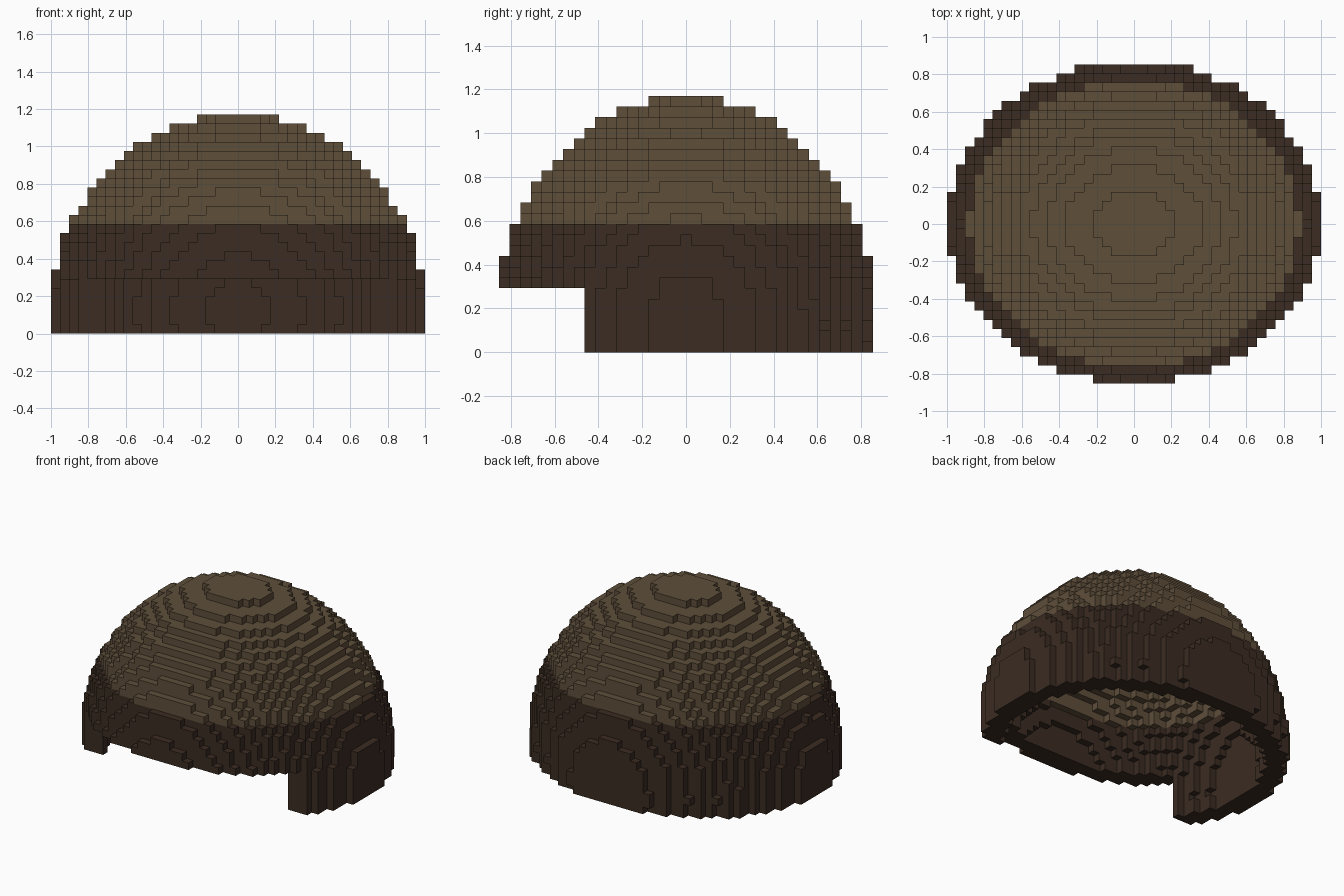
import bpy, bmesh
from itertools import product

cube = bpy.data.objects.get("Cube")
if cube:
    bpy.data.objects.remove(cube, do_unlink=True)

V = 2 / 41                     # voxel edge
NX, NY, NZ = 20, 17, 24        # half counts in x and y, layers in z
MID = 1.95                     # layer of the dome's widest ring
OUTER = (20.5, 17.8, 21.5)     # dome radii in voxels
INNER = (18.0, 15.28, 19.0)    # cavity radii in voxels
BAND_TOP = 12                  # layers in the dark band
CUT_TOP, CUT_Y = 6, -9         # front opening: below this layer, ahead of this row


def material(name, rgb):
    m = bpy.data.materials.new(name)
    m.use_nodes = True
    m.diffuse_color = (*rgb, 1)
    bsdf = m.node_tree.nodes["Principled BSDF"]
    bsdf.inputs["Base Color"].default_value = (*rgb, 1)
    bsdf.inputs["Roughness"].default_value = 0.9
    return m


def inside(p, radii):
    x, y, k = p
    return (x / radii[0]) ** 2 + (y / radii[1]) ** 2 + ((k - MID) / radii[2]) ** 2 <= 1


def solid(p):
    opening = p[2] < CUT_TOP and p[1] < CUT_Y
    return inside(p, OUTER) and not inside(p, INNER) and not opening


# Hollow stepped dome with the opening cut from its front
shell = {p for p in product(range(-NX, NX + 1), range(-NY, NY + 1), range(NZ)) if solid(p)}


def build(name, cells, mat):
    """Make the exposed voxel faces of the cells, sharing corner vertices."""
    bm = bmesh.new()
    verts = {}

    def corner(c):
        if c not in verts:
            verts[c] = bm.verts.new(((c[0] - 0.5) * V, (c[1] - 0.5) * V, c[2] * V))
        return verts[c]

    for p in sorted(cells):
        for axis, side in product(range(3), (0, 1)):
            n = list(p)
            n[axis] += 2 * side - 1
            if tuple(n) in shell:
                continue
            ring = []
            for u, w in ((0, 0), (1, 0), (1, 1), (0, 1)):
                c = list(p)
                c[axis] += side
                c[(axis + 1) % 3] += u
                c[(axis + 2) % 3] += w
                ring.append(corner(tuple(c)))
            bm.faces.new(ring if side else ring[::-1])
    mesh = bpy.data.meshes.new(name)
    bm.to_mesh(mesh)
    bm.free()
    mesh.materials.append(mat)
    obj = bpy.data.objects.new(name, mesh)
    bpy.context.scene.collection.objects.link(obj)
    return obj


# Light crown above, dark band with the front opening below
build("crown", {p for p in shell if p[2] >= BAND_TOP},
      material("warm brown", (0.112, 0.077, 0.042)))
build("side_band", {p for p in shell if p[2] < BAND_TOP},
      material("dark brown", (0.043, 0.025, 0.016)))
